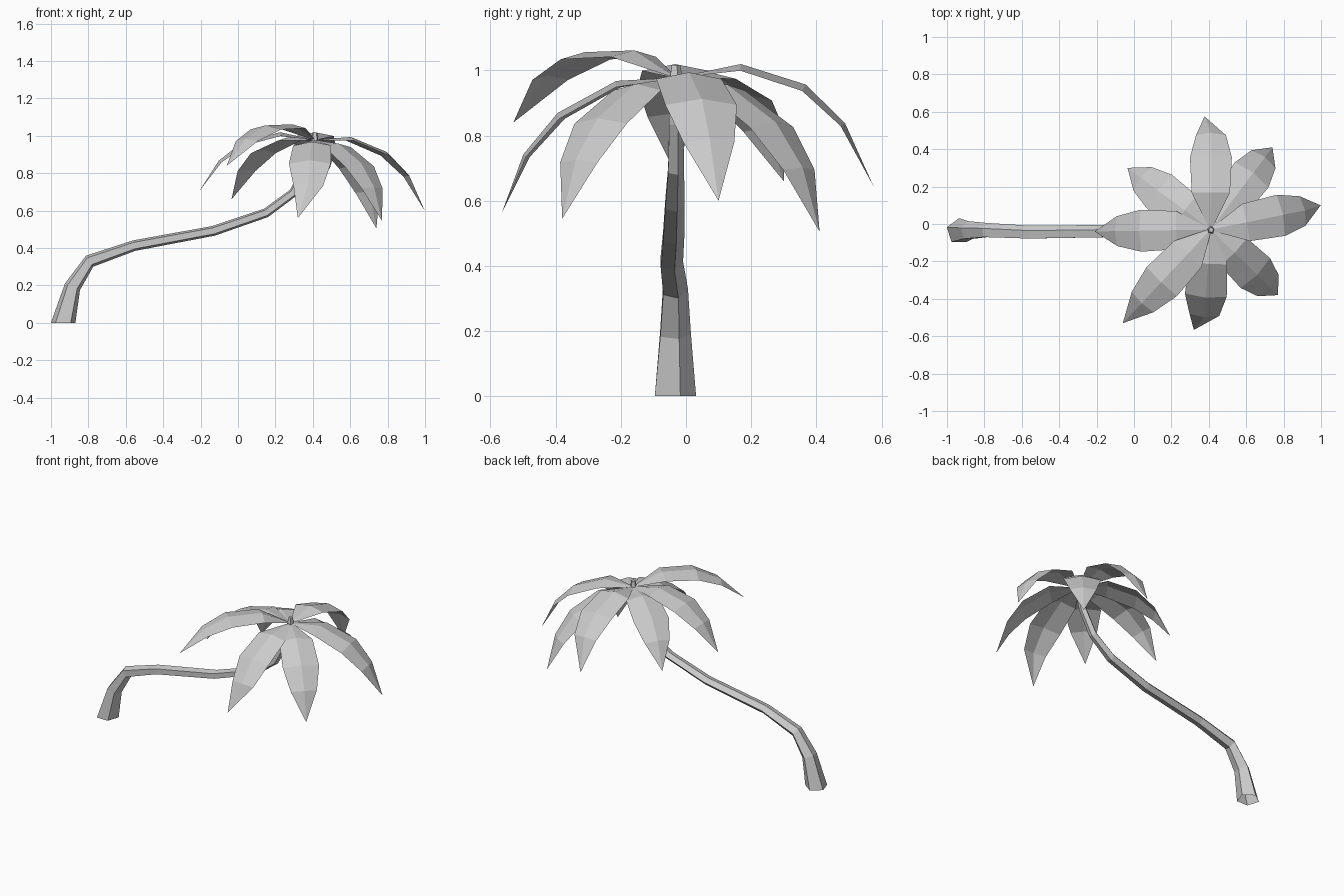
import bpy, bmesh, math
from mathutils import Vector

cube = bpy.data.objects.get("Cube")
if cube:
    bpy.data.objects.remove(cube)

grey = bpy.data.materials.new("plain_grey")
grey.use_nodes = True
COLOUR = (0.6, 0.6, 0.6, 1)
grey.diffuse_color = COLOUR
grey.node_tree.nodes["Principled BSDF"].inputs["Base Color"].default_value = COLOUR


def finish(bm, name):
    mesh = bpy.data.meshes.new(name)
    bm.normal_update()
    bm.to_mesh(mesh)
    bm.free()
    mesh.materials.append(grey)
    obj = bpy.data.objects.new(name, mesh)
    bpy.context.collection.objects.link(obj)
    return obj


# Trunk: five-sided tube, open at the foot, swept along a leaning path
# of (x, y, z, radius in the leaning plane, radius along y)
PATH = [(-0.935, -0.039, 0, 0.069, 0.07), (-0.885, -0.037, 0.193, 0.046, 0.052),
        (-0.793, -0.036, 0.33, 0.037, 0.042), (-0.555, -0.047, 0.413, 0.03, 0.038),
        (-0.13, -0.041, 0.492, 0.028, 0.036), (0.15, -0.037, 0.588, 0.026, 0.033),
        (0.295, -0.033, 0.695, 0.025, 0.027), (0.375, -0.032, 0.84, 0.024, 0.024),
        (0.41, -0.032, 0.965, 0.022, 0.024), (0.412, -0.032, 1.017, 0.014, 0.014)]
SIDES = 5

bm = bmesh.new()
rings = []
for i, (x, y, z, flat, deep) in enumerate(PATH):
    before, after = PATH[max(i - 1, 0)], PATH[min(i + 1, len(PATH) - 1)]
    along = Vector((after[0] - before[0], 0, after[2] - before[2])).normalized()
    if i in (0, len(PATH) - 1):
        along = Vector((0, 0, 1))
    across = Vector((along.z, 0, -along.x))
    ring = []
    for k in range(SIDES):
        a = math.pi / 2 + math.tau * k / SIDES
        offset = across * math.cos(a) * flat + Vector((0, math.sin(a) * deep, 0))
        ring.append(bm.verts.new(Vector((x, y, z)) + offset))
    rings.append(ring)
for low, high in zip(rings, rings[1:]):
    for k in range(SIDES):
        n = (k + 1) % SIDES
        bm.faces.new((low[k], low[n], high[n], high[k]))
bm.faces.new(rings[-1])
finish(bm, "trunk")

# Fronds: one arched, ridged leaf, turned and tilted so that it ends at each tip
CROWN = Vector((0.41, -0.03, 0.978))
LEAF = [(0, 0, 0.005), (0.2, 0.04, 0.102), (0.4, -0.025, 0.112),
        (0.52, -0.145, 0.08), (0.606, -0.34, 0)]   # reach, rise, half width
FOLD = 0.2
# tip, amount of arch, sideways bend of the tip
FRONDS = {"back": ((0.412, 0.575, 0.645), 1, 0.035),
          "back_left": ((0.74, 0.41, 0.505), 0.8, 0),
          "left": ((1.0, 0.09, 0.60), 0.87, 0.01),
          "front_left": ((0.77, -0.38, 0.545), 0.8, 0),
          "front": ((0.37, -0.57, 0.56), 0.8, -0.05),
          "front_right": ((-0.06, -0.53, 0.84), 0.87, 0),
          "right": ((-0.21, -0.04, 0.70), 0.87, 0),
          "back_right": ((-0.035, 0.30, 0.66), 0.82, 0)}


def frond(name, tip, arch, bend):
    reach = Vector(tip) - CROWN
    out = Vector((reach.x, reach.y, 0)).normalized()
    side = Vector((-out.y, out.x, 0))
    ahead = reach.normalized()
    up = ahead.cross(side)
    # ridge measured along and above the straight line from crown to tip
    end = Vector(LEAF[-1][:2])
    line = end.normalized()
    size = reach.length / end.length
    ridge = [Vector((Vector((d, h)).dot(line), (h * line.x - d * line.y) * arch)) * size
             for d, h, w in LEAF]
    bm = bmesh.new()
    rows = []
    for i, (point, leaf) in enumerate(zip(ridge, LEAF)):
        mid = CROWN + ahead * point.x + up * point.y
        w = leaf[2]
        if w == 0:
            rows.append([bm.verts.new(mid + side * bend)] * 3)
            continue
        # edges hang square to the local slope of the ridge
        slope = (ridge[i + 1] - ridge[max(i - 1, 0)]).normalized()
        drop = (ahead * slope.y - up * slope.x) * w * FOLD
        rows.append([bm.verts.new(mid + side * w + drop), bm.verts.new(mid),
                     bm.verts.new(mid - side * w + drop)])
    for a, b in zip(rows, rows[1:]):
        for k in (0, 1):
            corners = dict.fromkeys((a[k], a[k + 1], b[k + 1], b[k]))
            bm.faces.new(list(corners))
    bm.normal_update()
    if bm.faces[:][0].normal.z < 0:
        bmesh.ops.reverse_faces(bm, faces=bm.faces[:])
    finish(bm, name)


for place, (tip, arch, bend) in FRONDS.items():
    frond(place + "_frond", tip, arch, bend)
